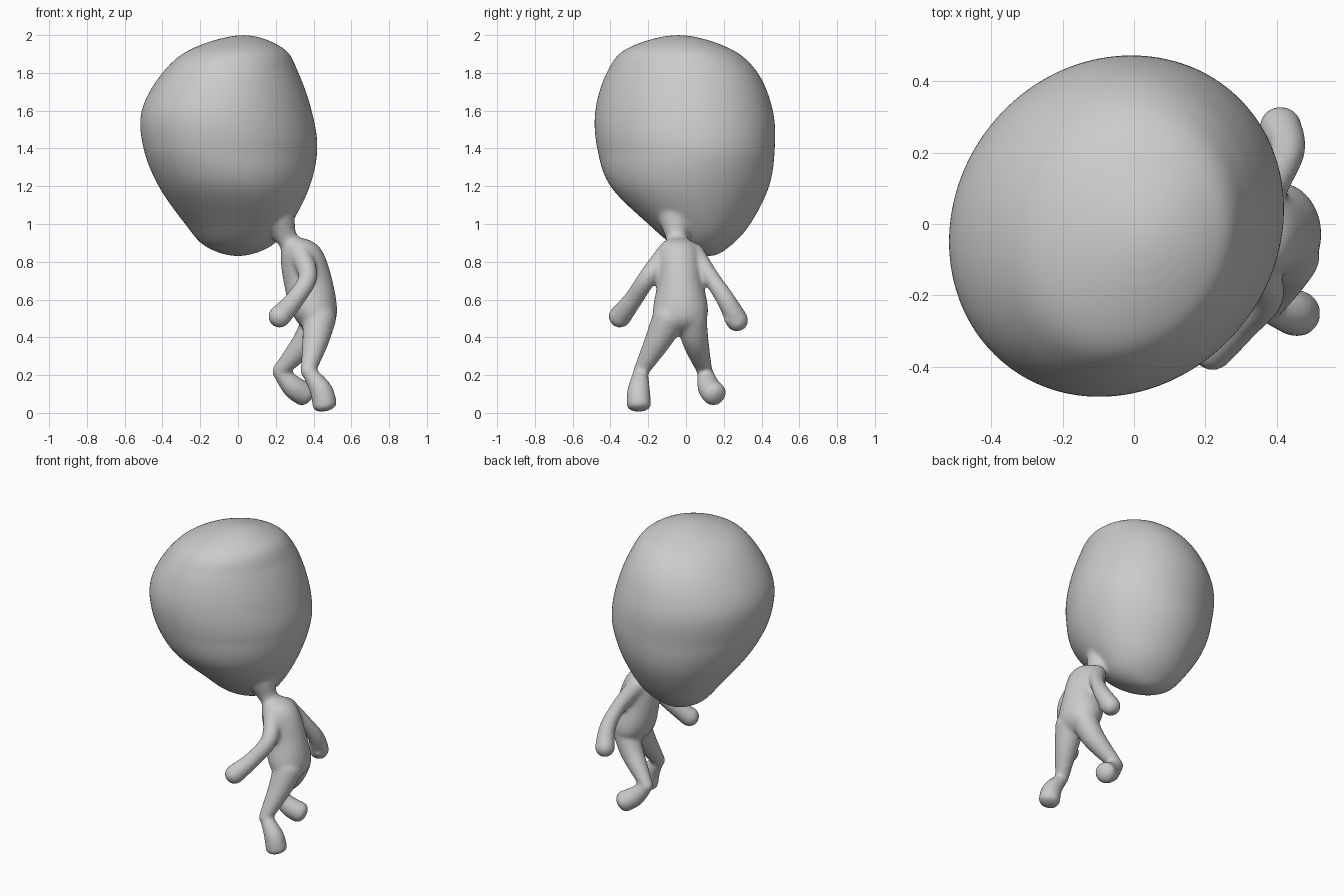
import bpy, bmesh, math
from mathutils import Vector

cube = bpy.data.objects.get("Cube")
if cube:
    bpy.data.objects.remove(cube, do_unlink=True)

grey = bpy.data.materials.new("plain grey")
grey.use_nodes = True
colour = (0.6, 0.6, 0.6, 1)
grey.diffuse_color = colour
grey.node_tree.nodes["Principled BSDF"].inputs["Base Color"].default_value = colour

SIDES = 96
STEPS = 10
bm = bmesh.new()


def smooth_rows(rows, before, after):
    """Catmull-Rom interpolation through rows, with a guide row beyond each end."""
    padded = [before, *rows, after]
    result = []
    for a, b, c, d in zip(padded, padded[1:], padded[2:], padded[3:]):
        for step in range(STEPS):
            t = step / STEPS
            result.append([q + t / 2 * (r - p + t * (2 * p - 5 * q + 4 * r - w + t * (3 * (q - r) + w - p)))
                           for p, q, r, w in zip(a, b, c, d)])
    return result + [list(rows[-1])]


def skin(rings):
    """Close a stack of (centre, u axis, v axis) ellipses into a solid."""
    angles = [math.tau * side / SIDES for side in range(SIDES)]
    loops = [[bm.verts.new(centre + u * math.cos(angle) + v * math.sin(angle)) for angle in angles]
             for centre, u, v in rings]
    for low, high in zip(loops, loops[1:]):
        for side in range(SIDES):
            following = (side + 1) % SIDES
            bm.faces.new((low[side], low[following], high[following], high[side]))
    bm.faces.new(loops[0][::-1])
    bm.faces.new(loops[-1])


def rounded_body(rows, twist=0):
    """Loft level ellipses (z, centre x, centre y, radius x, radius y) between two poles."""
    def mirrored(row):
        return (*row[:3], -row[3], -row[4])

    rings = []
    for z, x, y, radius_x, radius_y in smooth_rows(rows, mirrored(rows[1]), mirrored(rows[-2])):
        radius_x, radius_y = max(radius_x, 0.005), max(radius_y, 0.005)
        # The ellipse turns from one diagonal to the other with height
        skew = max(-0.2, min(0.09, twist * (z - 1.15)))
        rings.append((Vector((x, y, z)),
                      Vector((radius_x, radius_y * skew, 0)),
                      Vector((0, radius_y * math.sqrt(1 - skew * skew), 0))))
    skin(rings)


def limb(*rows, cap=1.0):
    """Round-ended tube through points given as x, y, z, radius."""
    points = [(Vector(row[:3]), row[3]) for row in smooth_rows(rows, rows[0], rows[-1])]
    (first, first_radius), (last, last_radius) = points[0], points[-1]
    start = (points[1][0] - first).normalized() * first_radius
    end = (last - points[-2][0]).normalized() * last_radius * cap
    bends = [math.radians(angle) for angle in range(15, 90, 15)]
    opening = [(first - start * math.sin(bend), first_radius * math.cos(bend)) for bend in reversed(bends)]
    closing = [(last + end * math.sin(bend), last_radius * math.cos(bend)) for bend in bends]
    points = opening + points + closing
    rings = []
    for i, (point, radius) in enumerate(points):
        ahead = points[min(i + 1, len(points) - 1)][0]
        behind = points[max(i - 1, 0)][0]
        direction = (ahead - behind).normalized()
        u = direction.cross(Vector((0.6, 0.8, 0))).normalized()
        rings.append((point, u * radius, direction.cross(u) * radius))
    skin(rings)


# Oversized leaning head
rounded_body([
    (0.83, 0, 0.12, 0, 0),
    (0.88, 0, 0.09, 0.17, 0.14),
    (1, 0, 0.07, 0.28, 0.27),
    (1.2, -0.02, 0.02, 0.4, 0.42),
    (1.4, -0.04, 0, 0.46, 0.47),
    (1.6, -0.06, -0.01, 0.45, 0.47),
    (1.8, -0.04, -0.02, 0.36, 0.4),
    (1.93, 0, -0.04, 0.24, 0.27),
    (2, 0.03, -0.04, 0, 0)], twist=0.4)

# Neck flaring into the head
limb((0.11, -0.03, 1.2, 0.2), (0.2, -0.05, 1.05, 0.11),
     (0.25, -0.05, 0.94, 0.06), (0.29, -0.04, 0.88, 0.06))

# Torso
rounded_body([
    (0.93, 0.3, -0.04, 0, 0),
    (0.88, 0.33, -0.04, 0.1, 0.1),
    (0.7, 0.37, -0.03, 0.13, 0.12),
    (0.5, 0.41, -0.03, 0.11, 0.14),
    (0.42, 0.42, -0.04, 0, 0)])

# Right arm reaching forward, left arm hanging with a thumb
limb((0.33, -0.1, 0.84, 0.06), (0.37, -0.2, 0.72, 0.05),
     (0.3, -0.28, 0.6, 0.05), (0.22, -0.35, 0.51, 0.06))
limb((0.33, 0.04, 0.84, 0.06), (0.4, 0.13, 0.72, 0.045),
     (0.43, 0.21, 0.6, 0.05), (0.41, 0.27, 0.49, 0.06))
limb((0.43, 0.24, 0.55, 0.02), (0.44, 0.22, 0.49, 0.02))

# Legs
limb((0.43, -0.09, 0.5, 0.09), (0.41, -0.15, 0.38, 0.07), (0.37, -0.24, 0.22, 0.04))
limb((0.42, 0.03, 0.5, 0.08), (0.36, 0.05, 0.38, 0.07), (0.22, 0.1, 0.22, 0.04))

# Blunt feet
limb((0.38, -0.24, 0.21, 0.04), (0.44, -0.25, 0.12, 0.06), (0.46, -0.25, 0.04, 0.065), cap=0.5)
limb((0.22, 0.1, 0.22, 0.04), (0.29, 0.12, 0.14, 0.06), (0.35, 0.15, 0.1, 0.065), cap=0.7)

# Fuse the parts into one soft skin
bmesh.ops.recalc_face_normals(bm, faces=bm.faces)
mesh = bpy.data.meshes.new("figure")
bm.to_mesh(mesh)
bm.free()
mesh.materials.append(grey)
mesh.shade_smooth()
figure = bpy.data.objects.new("figure", mesh)
bpy.context.collection.objects.link(figure)

fuse = figure.modifiers.new("fuse", "REMESH")
fuse.mode = "VOXEL"
fuse.voxel_size = 0.011
fuse.use_smooth_shade = True
soften = figure.modifiers.new("soften", "SMOOTH")
soften.factor = 0.5
soften.iterations = 10
